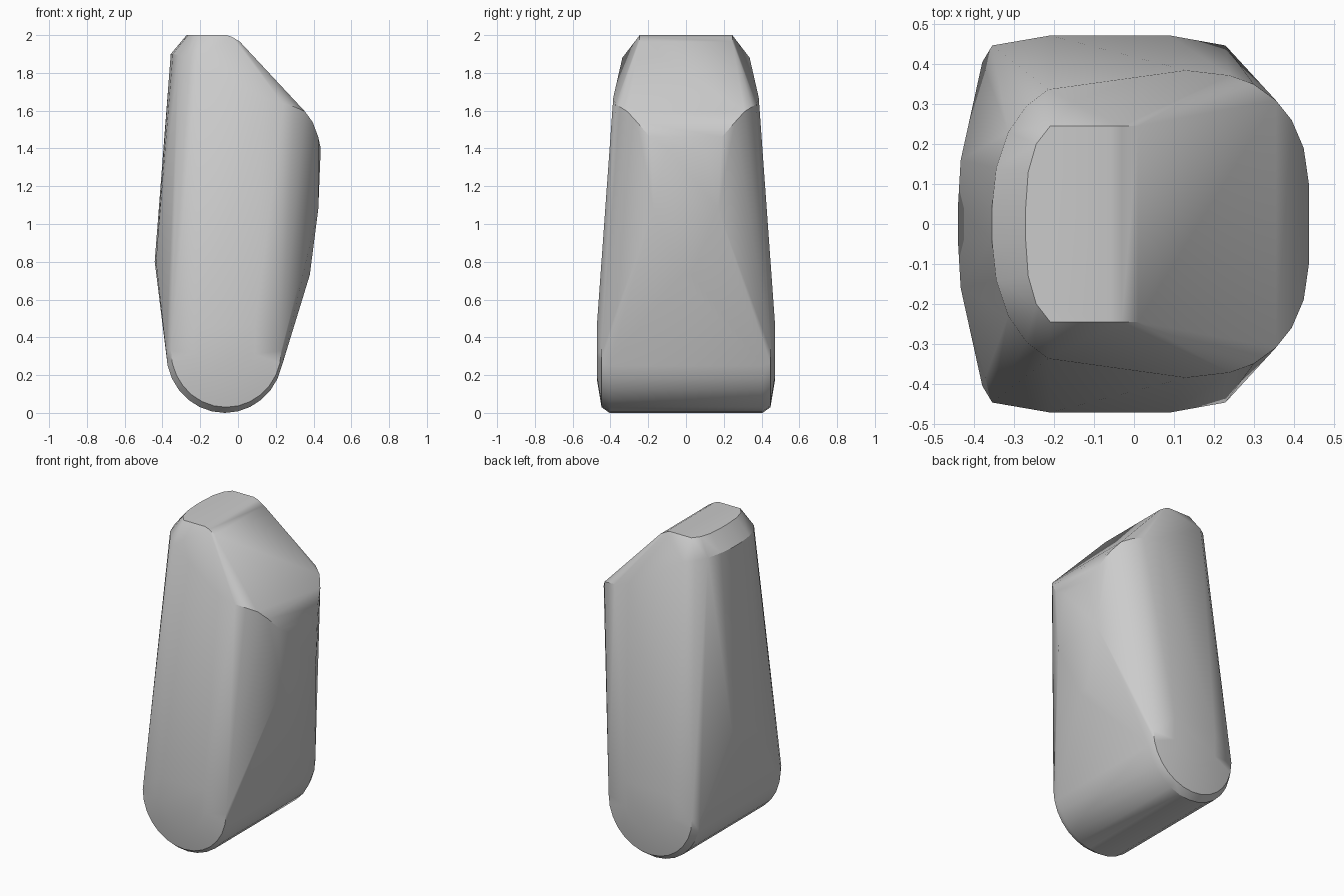
import bpy
import bmesh
from math import sin, cos, pi, radians

cube = bpy.data.objects.get("Cube")
if cube:
    bpy.data.objects.remove(cube, do_unlink=True)

grey = bpy.data.materials.new("grey")
grey.use_nodes = True
colour = (0.6, 0.6, 0.6, 1)
grey.diffuse_color = colour
grey.node_tree.nodes["Principled BSDF"].inputs["Base Color"].default_value = colour

bm = bmesh.new()


def pair(x, y, z):
    """Add a point and its mirror image across y."""
    for side in (-1, 1):
        bm.verts.new((x, side * y, z))


def lower_arc(cx, cz, rx, rz, y, steps=14):
    """Half ellipse under the foot, repeated on both sides."""
    for i in range(steps + 1):
        a = pi + pi * i / steps
        pair(cx + rx * cos(a), y, cz + rz * sin(a))


# Rounded foot: full-width roll, chamfered rim, bulging end cap
lower_arc(-0.07, 0.32, 0.31, 0.32, 0.405)
lower_arc(-0.063, 0.33, 0.292, 0.30, 0.447)
lower_arc(-0.06, 0.31, 0.15, 0.13, 0.472, 6)
for x in (-0.21, 0.09):
    pair(x, 0.472, 0.46)

# Flat crown, rolling over to the sloped face
for x, y, z in ((-0.272, 0.03, 2), (-0.265, 0.13, 2), (-0.245, 0.2, 2),
                (-0.21, 0.245, 2), (-0.06, 0.245, 2), (-0.03, 0.245, 1.99),
                (0.01, 0.245, 1.965)):
    pair(x, y, z)

# Shoulder line: level at the upright wall, then falling along the slope
for x, y, z in ((-0.356, 0.04, 1.9), (-0.345, 0.14, 1.9), (-0.315, 0.23, 1.895),
                (-0.27, 0.295, 1.89), (-0.215, 0.337, 1.88),
                (0.13, 0.385, 1.67), (0.24, 0.372, 1.635), (0.3, 0.35, 1.62),
                (0.355, 0.31, 1.595), (0.395, 0.26, 1.54), (0.425, 0.19, 1.46),
                (0.438, 0.1, 1.4)):
    pair(x, y, z)

# Belly and back bulges
for x, y, z in ((0.425, 0.17, 1.08), (0.38, 0.03, 0.73),
                (-0.441, 0.04, 0.8), (-0.434, 0.16, 0.8)):
    pair(x, y, z)

# Skin the profiles into one closed body
hull = bmesh.ops.convex_hull(bm, input=bm.verts)
unused = {g for g in hull["geom_interior"] + hull["geom_unused"]
          if isinstance(g, bmesh.types.BMVert)}
bmesh.ops.delete(bm, geom=list(unused), context="VERTS")
bmesh.ops.dissolve_limit(bm, angle_limit=radians(1), verts=bm.verts, edges=bm.edges)
bmesh.ops.recalc_face_normals(bm, faces=bm.faces)

mesh = bpy.data.meshes.new("limb_body")
bm.to_mesh(mesh)
bm.free()
mesh.materials.append(grey)
body = bpy.data.objects.new("limb_body", mesh)
bpy.context.collection.objects.link(body)

bpy.ops.object.select_all(action="DESELECT")
body.select_set(True)
bpy.context.view_layer.objects.active = body
bpy.ops.object.shade_smooth_by_angle(angle=radians(30))
